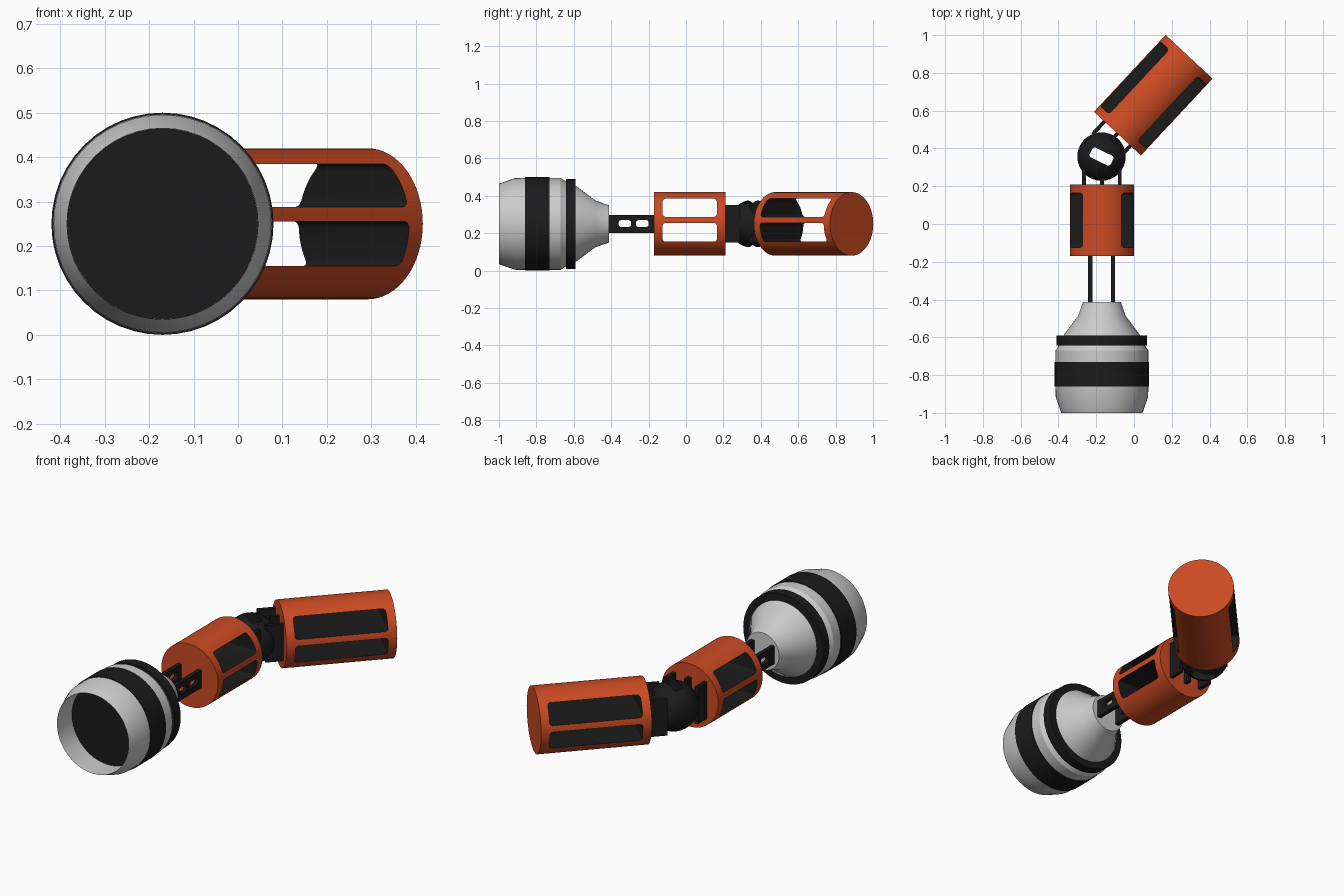
import bpy, bmesh, math
from mathutils import Matrix, Vector

if "Cube" in bpy.data.objects:
    bpy.data.objects.remove(bpy.data.objects["Cube"])

AX, AZ = -0.17, 0.25  # main axis runs along y through this x, z


def material(name, rgb):
    m = bpy.data.materials.new(name)
    m.diffuse_color = (*rgb, 1)
    m.use_nodes = True
    m.node_tree.nodes["Principled BSDF"].inputs["Base Color"].default_value = m.diffuse_color
    return m


orange = material("orange_paint", (0.6, 0.07, 0.017))
black = material("black_rubber", (0.011, 0.011, 0.011))


def make(name, bm, mat=None):
    bmesh.ops.recalc_face_normals(bm, faces=bm.faces)
    me = bpy.data.meshes.new(name)
    bm.to_mesh(me)
    bm.free()
    ob = bpy.data.objects.new(name, me)
    bpy.context.collection.objects.link(ob)
    if mat:
        me.materials.append(mat)
    return ob


def activate(ob):
    bpy.ops.object.select_all(action='DESELECT')
    ob.select_set(True)
    bpy.context.view_layer.objects.active = ob


def smooth(ob):
    activate(ob)
    bpy.ops.object.shade_smooth_by_angle(angle=math.radians(30))


def lathe(name, profile, mat=None, closed=False, sides=48):
    """Spin (radius, y) points about the main axis."""
    bm = bmesh.new()
    vs = [bm.verts.new((AX + r, y, AZ)) for r, y in profile]
    edges = [bm.edges.new(p) for p in zip(vs, vs[1:])]
    if closed:
        edges.append(bm.edges.new((vs[-1], vs[0])))
    bmesh.ops.spin(bm, geom=vs + edges, cent=(AX, 0, AZ), axis=(0, 1, 0),
                   angle=math.tau, steps=sides, use_merge=True)
    bmesh.ops.remove_doubles(bm, verts=bm.verts, dist=1e-5)
    ob = make(name, bm, mat)
    smooth(ob)
    return ob


def box(name, lo, hi, mat=black, round_axis=None, radius=0.0):
    """Box between two corners, optionally rounded along one axis."""
    lo, hi = Vector(lo), Vector(hi)
    bm = bmesh.new()
    bmesh.ops.create_cube(bm, size=1)
    for v in bm.verts:
        v.co = (lo + hi) / 2 + v.co * (hi - lo)
    if round_axis is not None:
        along = [e for e in bm.edges
                 if abs((e.verts[0].co - e.verts[1].co)[round_axis]) > 1e-4]
        bmesh.ops.bevel(bm, geom=along, offset=radius, segments=4,
                        profile=0.5, affect='EDGES')
    return make(name, bm, mat)


def cut(ob, cutters):
    for c in cutters:
        mod = ob.modifiers.new("cut", 'BOOLEAN')
        mod.operation, mod.solver, mod.object = 'DIFFERENCE', 'EXACT', c
        mod.material_mode = 'TRANSFER'
        activate(ob)
        bpy.ops.object.modifier_apply(modifier=mod.name)
        bpy.data.objects.remove(c, do_unlink=True)


def cage(name, length):
    """Solid drum along local y with two black-lined windows cut through it."""
    bm = bmesh.new()
    bmesh.ops.create_cone(bm, cap_ends=True, segments=64, radius1=0.17,
                          radius2=0.17, depth=length,
                          matrix=Matrix.Rotation(math.pi / 2, 4, 'X'))
    ob = make(name, bm, orange)
    h = length / 2 - 0.045
    cut(ob, [box("window_cutter", (-0.3, -h, a), (0.3, h, b), black, 0, 0.015)
             for a, b in ((-0.095, 0.005), (0.038, 0.135))])
    smooth(ob)
    return ob


# Head: grey shell with a recessed front
lathe("head_shell", [(0, -0.87), (0.215, -0.87), (0.215, -1), (0.245, -0.915),
                     (0.247, -0.8), (0.246, -0.67), (0.205, -0.61), (0.2, -0.585),
                     (0.125, -0.485), (0.10, -0.412), (0, -0.412)])
lathe("front_disc", [(0, -0.872), (0.2149, -0.872), (0.2149, -0.865), (0, -0.865)], black)
lathe("wide_band", [(0.23, -0.86), (0.25, -0.86), (0.25, -0.73), (0.23, -0.73)], black, True)
lathe("collar_band", [(0.19, -0.642), (0.24, -0.642), (0.24, -0.59), (0.19, -0.59)], black, True)

# Slotted neck plates
for side, x in (("left", -0.232), ("right", -0.111)):
    plate = box(f"neck_plate_{side}", (x - 0.011, -0.43, 0.202), (x + 0.011, -0.16, 0.298))
    cut(plate, [box("slot_cutter", (x - 0.1, a, 0.234), (x + 0.1, b, 0.27), black, 0, 0.012)
                for a, b in ((-0.36, -0.294), (-0.267, -0.2))])

# Middle drum and angled end drum
cage("middle_drum", 0.38).location = (AX, 0.02, AZ)
turn = Matrix.Rotation(math.radians(-43), 4, 'Z')
end_frame = Matrix.Translation((0.102, 0.682, AZ)) @ turn
cage("end_drum", 0.556).matrix_world = end_frame

# Joint ball with a slot through it
bm = bmesh.new()
bmesh.ops.create_uvsphere(bm, u_segments=48, v_segments=24, radius=0.128)
ball = make("joint_ball", bm, black)
cut(ball, [box("slot_cutter", (-0.062, -0.029, -0.3), (0.062, 0.029, 0.3), black, 2, 0.015)])
smooth(ball)
ball.matrix_world = Matrix.Translation((AX - 0.002, 0.357, AZ)) @ Matrix.Rotation(math.radians(-26), 4, 'Z')

# Fork plates holding the ball from both drums
for name, x, reach in (("left", -0.094, 0.09), ("middle", 0, 0.045), ("right", 0.094, 0.09)):
    a = box(f"middle_fork_{name}", (x - 0.01, 0.18, -0.1), (x + 0.01, 0.2 + reach, 0.1))
    a.location = (AX, 0, AZ)
    b = box(f"end_fork_{name}", (x - 0.01, -0.28 - reach, -0.1), (x + 0.01, -0.26, 0.1))
    b.matrix_world = end_frame
